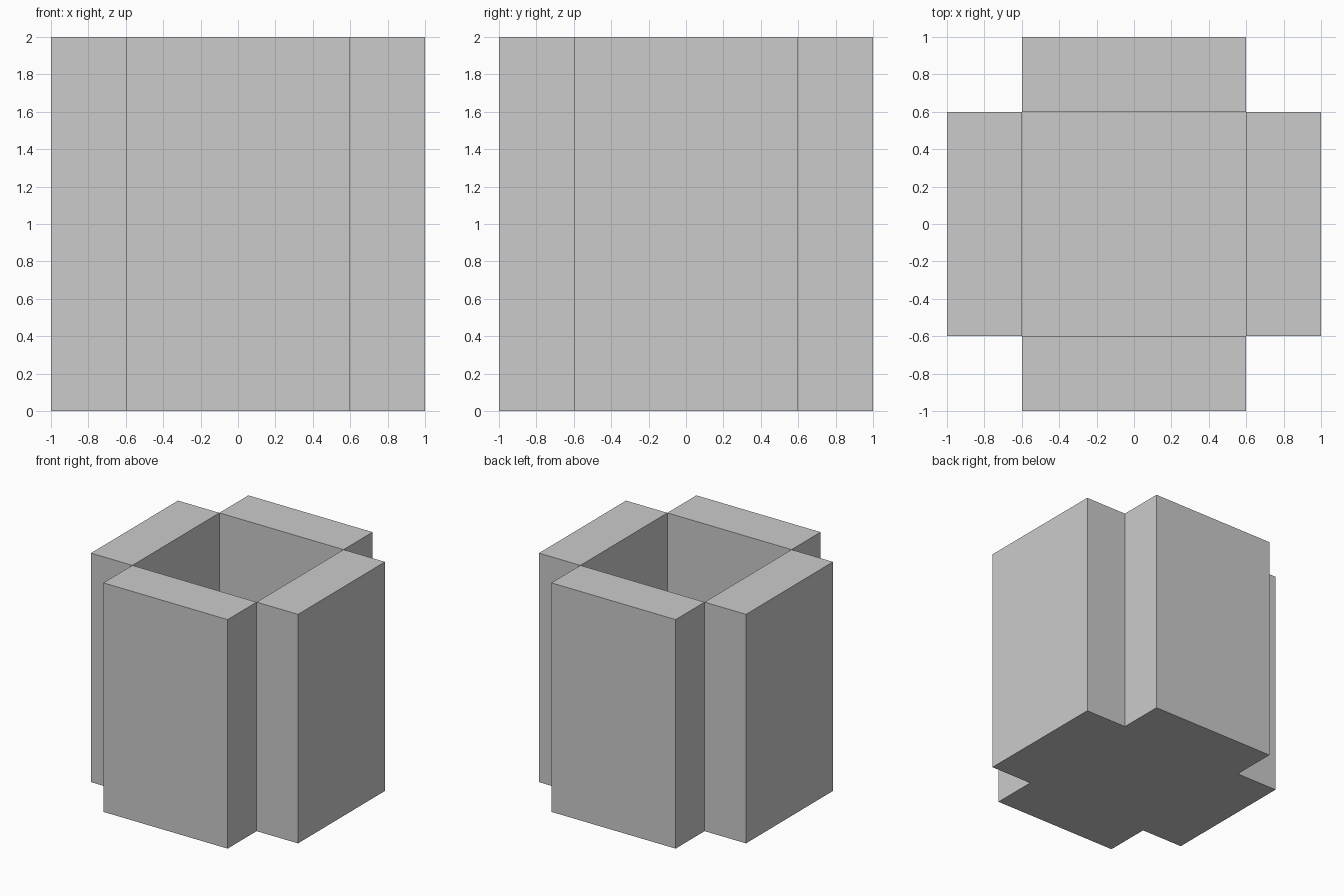
import bpy

if "Cube" in bpy.data.objects:
    bpy.data.objects.remove(bpy.data.objects["Cube"])

INNER = 0.6    # half width of the square opening
OUTER = 1.0    # half width over the walls
HEIGHT = 2.0
THICK = OUTER - INNER


def box(name, size, centre):
    bpy.ops.mesh.primitive_cube_add(size=1, location=centre)
    ob = bpy.context.object
    ob.name = name
    ob.scale = size
    bpy.ops.object.transform_apply(location=False, rotation=False, scale=True)
    return ob


# Four upright slabs that meet only along their inner corner edges
mid = (INNER + OUTER) / 2
for name, dx, dy in (("front_wall", 0, -1), ("back_wall", 0, 1),
                     ("left_wall", -1, 0), ("right_wall", 1, 0)):
    size = (THICK if dx else 2 * INNER, THICK if dy else 2 * INNER, HEIGHT)
    box(name, size, (dx * mid, dy * mid, HEIGHT / 2))

# Floor slab between the walls, as thick as they are
box("floor", (2 * INNER, 2 * INNER, THICK), (0, 0, THICK / 2))
